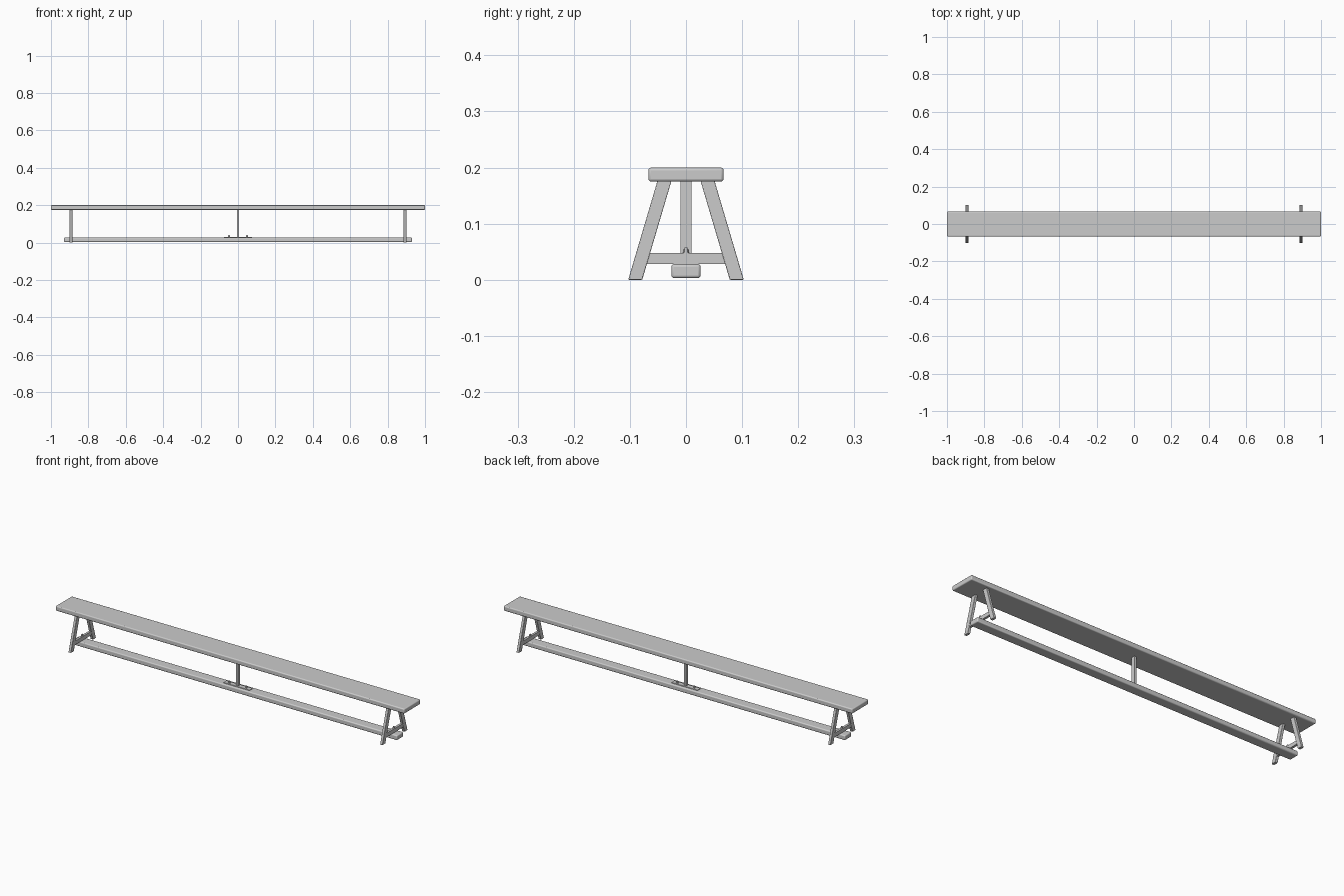
import bpy, bmesh, math
from mathutils import Matrix

if "Cube" in bpy.data.objects:
    bpy.data.objects.remove(bpy.data.objects["Cube"])


def finish(name, bm, bevel=0.0, segments=3):
    bmesh.ops.recalc_face_normals(bm, faces=bm.faces)
    mesh = bpy.data.meshes.new(name)
    bm.to_mesh(mesh)
    bm.free()
    ob = bpy.data.objects.new(name, mesh)
    bpy.context.collection.objects.link(ob)
    if bevel:
        mod = ob.modifiers.new("rounded_edges", 'BEVEL')
        mod.width = bevel
        mod.segments = segments
    bpy.ops.object.select_all(action='DESELECT')
    ob.select_set(True)
    bpy.context.view_layer.objects.active = ob
    bpy.ops.object.shade_smooth_by_angle(angle=math.radians(35))
    return ob


def box(name, x, y, z, bevel=0.0):
    bm = bmesh.new()
    bmesh.ops.create_cube(bm, size=1)
    for v in bm.verts:
        for i, (a, b) in enumerate((x, y, z)):
            v.co[i] = a if v.co[i] < 0 else b
    return finish(name, bm, bevel)


def slab(name, profile, x, thickness, bevel=0.0):
    """Extrude a y-z profile along x, centred on x."""
    bm = bmesh.new()
    face = bm.faces.new([bm.verts.new((x - thickness / 2, y, z)) for y, z in profile])
    out = bmesh.ops.extrude_face_region(bm, geom=[face])
    moved = [g for g in out["geom"] if isinstance(g, bmesh.types.BMVert)]
    bmesh.ops.translate(bm, verts=moved, vec=(thickness, 0, 0))
    return finish(name, bm, bevel, 2)


def bolt(name, x, z):
    """Washer, hex nut and threaded tip, stacked upwards from z."""
    bm = bmesh.new()
    for sides, r, a, b in ((20, 0.0065, -0.001, 0.001), (6, 0.005, 0.001, 0.006), (16, 0.0028, 0.006, 0.010)):
        bmesh.ops.create_cone(bm, cap_ends=True, segments=sides, radius1=r, radius2=r,
                              depth=b - a, matrix=Matrix.Translation((x, 0, z + (a + b) / 2)))
    return finish(name, bm)


# Seat plank and low balance beam
box("seat", (-1, 1), (-0.067, 0.067), (0.175, 0.2), 0.005)
box("balance_beam", (-0.93, 0.93), (-0.026, 0.026), (0.003, 0.028), 0.005)

# End trestles: splayed legs, crossbar and fixing bolt
for end, sx in (("left", -1), ("right", 1)):
    x = sx * 0.893
    for side, sy in (("front", -1), ("back", 1)):
        leg = [(sy * y, z) for y, z in ((0.103, 0), (0.078, 0), (0.026, 0.176), (0.051, 0.176))]
        slab(f"{side}_{end}_leg", leg, x, 0.014, 0.0015)
    bar = ((-0.071, 0.028), (0.071, 0.028), (0.065, 0.048), (-0.065, 0.048))
    slab(f"{end}_crossbar", bar, x, 0.012)
    bolt(f"{end}_crossbar_bolt", x, 0.048)

# Centre support on its bolted foot plate
box("centre_post", (-0.006, 0.006), (-0.01, 0.01), (0.028, 0.176), 0.001)
box("foot_plate", (-0.075, 0.075), (-0.013, 0.013), (0.027, 0.031), 0.001)
for side, sx in (("left", -1), ("right", 1)):
    bolt(f"{side}_plate_bolt", sx * 0.048, 0.031)
